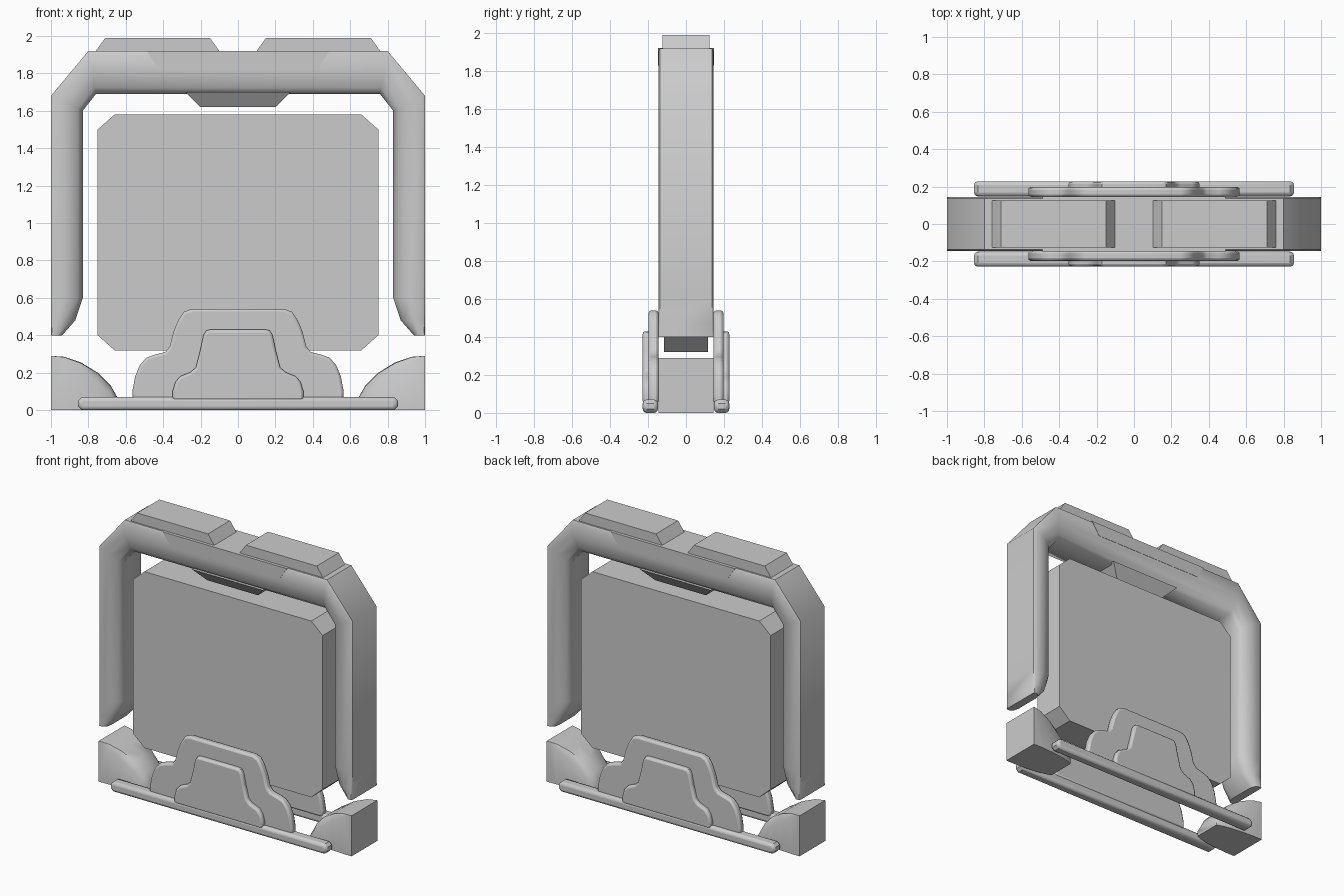
import bpy, bmesh, math

if "Cube" in bpy.data.objects:
    bpy.data.objects.remove(bpy.data.objects["Cube"])


def finish(name, bm, smooth=None, bevel=0.0, segments=2):
    bmesh.ops.remove_doubles(bm, verts=bm.verts, dist=1e-5)
    bmesh.ops.recalc_face_normals(bm, faces=bm.faces)
    mesh = bpy.data.meshes.new(name)
    bm.to_mesh(mesh)
    bm.free()
    ob = bpy.data.objects.new(name, mesh)
    bpy.context.collection.objects.link(ob)
    bpy.context.view_layer.objects.active = ob
    bpy.ops.object.select_all(action='DESELECT')
    ob.select_set(True)
    if bevel:
        mod = ob.modifiers.new("Bevel", 'BEVEL')
        mod.width, mod.segments = bevel, segments
        mod.limit_method, mod.angle_limit = 'ANGLE', math.radians(50)
    if smooth:
        bpy.ops.object.shade_smooth_by_angle(angle=math.radians(smooth))
    return ob


def loft(name, rings, smooth):
    """Skin a list of equal-length closed rings and cap both ends."""
    bm = bmesh.new()
    rows = [[bm.verts.new(p) for p in ring] for ring in rings]
    n = len(rows[0])
    for a, b in zip(rows, rows[1:]):
        for i in range(n):
            j = (i + 1) % n
            bm.faces.new((a[i], a[j], b[j], b[i]))
    bm.faces.new(rows[0])
    bm.faces.new(rows[-1])
    return finish(name, bm, smooth)


def mirror_x(half):
    """Complete a right-half profile listed from bottom to top."""
    return half + [(-x, z) for x, z in reversed(half)]


def slab(name, profile, y0, y1, **kw):
    """Extrude an xz profile between two depths."""
    bm = bmesh.new()
    a = [bm.verts.new((x, y0, z)) for x, z in profile]
    b = [bm.verts.new((x, y1, z)) for x, z in profile]
    n = len(a)
    for i in range(n):
        j = (i + 1) % n
        bm.faces.new((a[i], a[j], b[j], b[i]))
    bm.faces.new(a)
    bm.faces.new(b)
    return finish(name, bm, **kw)


# Arched frame: section stations given as (outer point, inner point)
half = [((1, .40), (.94, .40)), ((1, .48), (.87, .48)), ((1, .60), (.83, .60)),
        ((1, 1.68), (.83, 1.60)), ((.8, 1.92), (.76, 1.69))]
stations = half + [((-o[0], o[1]), (-i[0], i[1])) for o, i in reversed(half)]
section = [(0, .137), (.06, .145), (.5, .145), (.85, .125), (1, .09)]
section += [(t, -y) for t, y in reversed(section)]
rings = [[(o[0] + (i[0] - o[0]) * t, y, o[1] + (i[1] - o[1]) * t) for t, y in section]
         for o, i in stations]
loft("arch_frame", rings, 46)

# Centre plate let into the top beam
slab("beam_plate", mirror_x([(.43, 1.83), (.49, 1.921)]), -.147, .147)

# Raised blocks on the top
for side, s in (("left", -1), ("right", 1)):
    slab("top_block_" + side, [(s * x, z) for x, z in
         [(.10, 1.91), (.10, 1.92), (.15, 1.99), (.71, 1.99), (.76, 1.92), (.76, 1.91)]],
         -.125, .125)

# Tapered wedge below the beam
loft("beam_wedge", [[(-w, -d, z), (w, -d, z), (w, d, z), (-w, d, z)]
                    for w, d, z in ((.28, .12, 1.70), (.20, .06, 1.62))], None)

# Chamfered centre panel
slab("centre_panel", mirror_x([(.66, .32), (.75, .40), (.75, 1.50), (.66, 1.58)]), -.115, .115)

# Rounded corner feet
dome = [(1, .29, .145), (.93, .285, .145), (.84, .255, .14), (.75, .20, .13),
        (.68, .13, .115), (.64, .06, .10), (.64, 0, .10)]
for side, s in (("left", -1), ("right", 1)):
    rings = []
    for x, z, d in dome[:-1]:
        t = (1 - x) / .36
        c = .15 * t * z
        rings.append([(s * x, -d, 0), (s * x, -d, z * (1 - .4 * t)),
                      (s * x, -d * (1 - .35 * t), z - c * .2), (s * x, 0, z),
                      (s * x, d * (1 - .35 * t), z - c * .2),
                      (s * x, d, z * (1 - .4 * t)), (s * x, d, 0)])
    loft("foot_" + side, rings, 50)

# Stepped plates and base rails, repeated front and back
large = [(.565, .05), (.565, .10), (.55, .18), (.525, .24), (.49, .28), (.45, .295),
         (.39, .31), (.365, .34), (.345, .42), (.32, .48), (.29, .525), (.25, .54)]
small = [(.35, .05), (.35, .10), (.335, .15), (.31, .18), (.25, .205), (.225, .23),
         (.20, .33), (.185, .40), (.17, .425), (.15, .43)]
rail = [(.835, 0), (.855, .02), (.855, .05), (.835, .07)]
for side, s in (("front", -1), ("back", 1)):
    slab("large_plate_" + side, mirror_x(large), s * .145, s * .197,
         smooth=40, bevel=.014)
    slab("small_plate_" + side, mirror_x(small), s * .16, s * .228,
         smooth=40, bevel=.014)
    slab("base_rail_" + side, mirror_x(rail), s * .148, s * .228,
         smooth=40, bevel=.02, segments=3)
